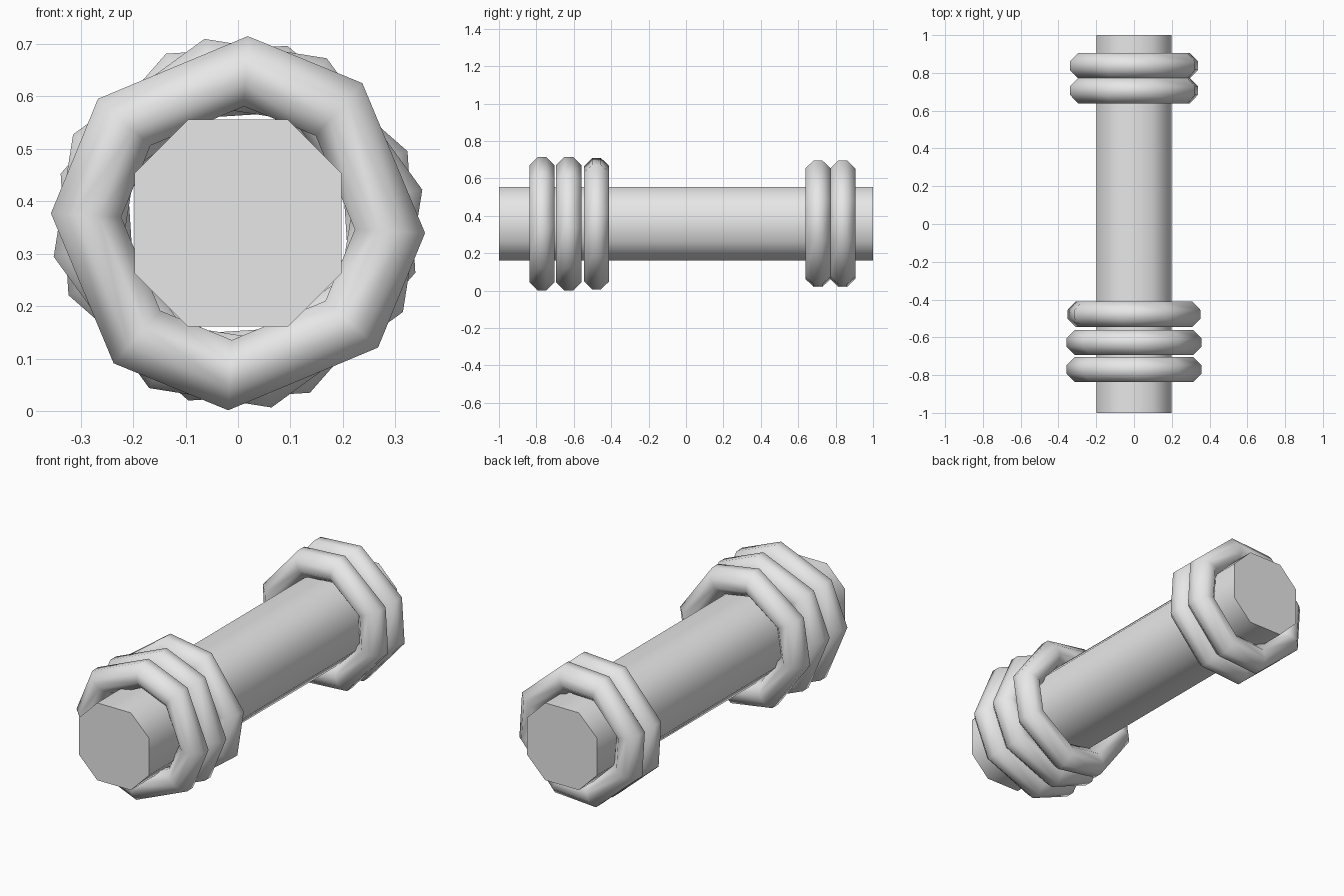
import bpy
import bmesh
from math import radians, cos, sin

cube = bpy.data.objects.get("Cube")
if cube:
    bpy.data.objects.remove(cube, do_unlink=True)

AXIS_Z = 0.358     # height of the bar's axis
HALF_STEP = 19.3   # half the short side of the uneven octagon, degrees

grey = bpy.data.materials.new("light_grey")
grey.use_nodes = True
grey.diffuse_color = (0.8, 0.8, 0.8, 1)
grey.node_tree.nodes["Principled BSDF"].inputs["Base Color"].default_value = (0.8, 0.8, 0.8, 1)


def octagon(centre):
    """Angles of an octagon with alternating short and long sides."""
    return [radians(centre + 90 * k + s * HALF_STEP) for k in range(4) for s in (-1, 1)]


def finish(name, bm, smooth_angle):
    bmesh.ops.recalc_face_normals(bm, faces=bm.faces)
    mesh = bpy.data.meshes.new(name)
    bm.to_mesh(mesh)
    bm.free()
    mesh.materials.append(grey)
    obj = bpy.data.objects.new(name, mesh)
    bpy.context.collection.objects.link(obj)
    bpy.ops.object.select_all(action="DESELECT")
    obj.select_set(True)
    bpy.context.view_layer.objects.active = obj
    bpy.ops.object.shade_smooth_by_angle(angle=radians(smooth_angle))


def bridge(bm, a, b):
    for i in range(len(a)):
        j = (i + 1) % len(a)
        bm.faces.new((a[i], a[j], b[j], b[i]))


def make_bar(name, radius, half_length):
    bm = bmesh.new()
    ends = [[bm.verts.new((radius * cos(a), y, AXIS_Z + radius * sin(a)))
             for a in octagon(45)] for y in (-half_length, half_length)]
    bridge(bm, *ends)
    for loop in ends:
        bm.faces.new(loop)
    finish(name, bm, 60)


def make_ring(name, y, turn, major, minor=0.071):
    bm = bmesh.new()
    loops = []
    for a in octagon(turn):
        loop = []
        for b in octagon(0):
            r = major + minor * cos(b)
            loop.append(bm.verts.new((r * cos(a), y + minor * sin(b), AXIS_Z + r * sin(a))))
        loops.append(loop)
    for i, loop in enumerate(loops):
        bridge(bm, loop, loops[(i + 1) % len(loops)])
    finish(name, bm, 180)


# Central bar
make_bar("bar", 0.219, 1.0)

# Rings: name, position along the bar, turn, major radius
for ring in (("front_ring_outer", -0.77, 67.7, 0.290),
             ("front_ring_middle", -0.627, 67.7, 0.290),
             ("front_ring_inner", -0.478, 81.0, 0.290),
             ("back_ring_inner", 0.706, 93.7, 0.284),
             ("back_ring_outer", 0.838, 93.7, 0.284)):
    make_ring(*ring)
